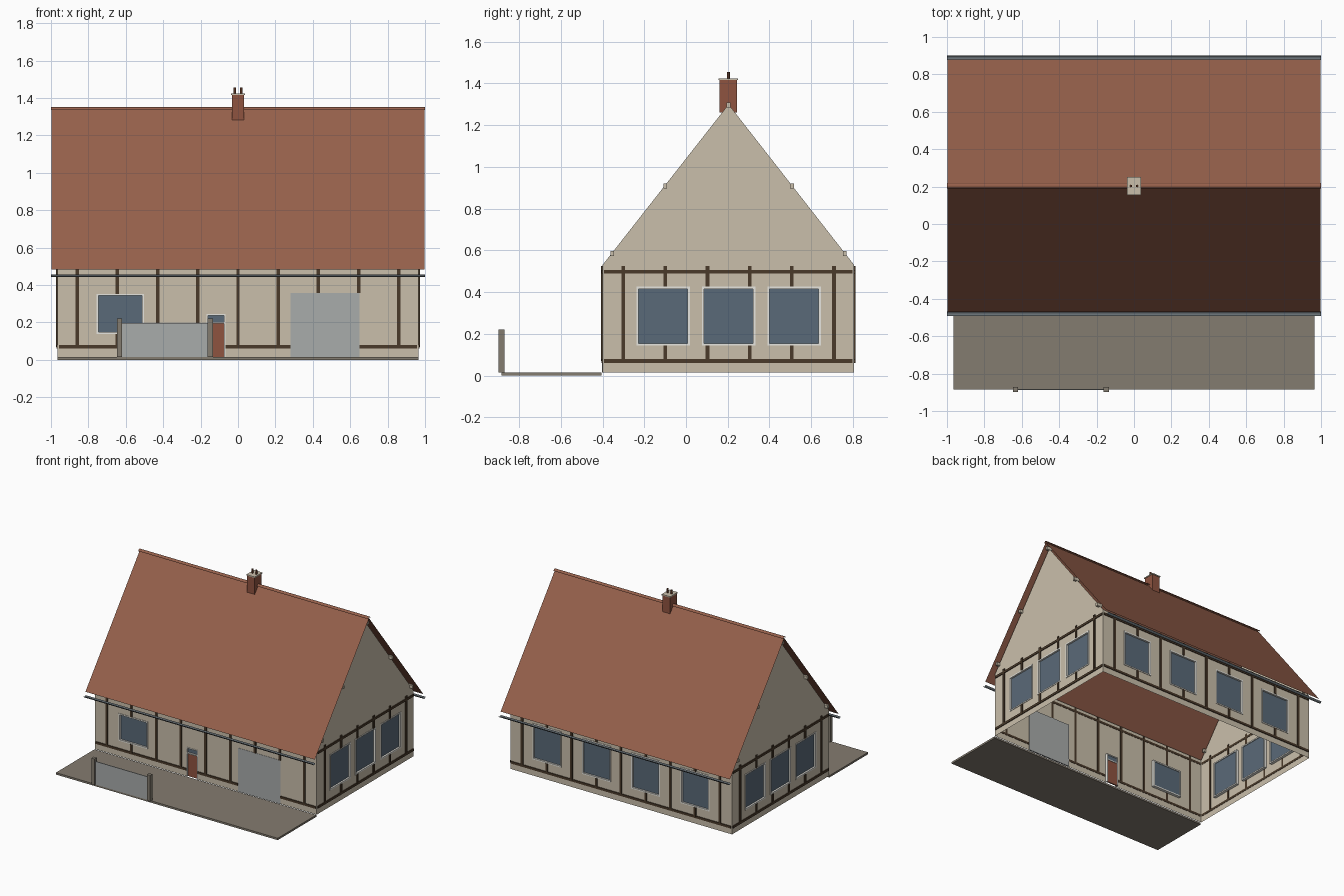
import bpy, bmesh, math
from mathutils import Matrix, Vector

if "Cube" in bpy.data.objects:
    bpy.data.objects.remove(bpy.data.objects["Cube"])

def mat(name, hexcol):
    m = bpy.data.materials.new(name)
    c = [int(hexcol[i:i + 2], 16) / 255 for i in (0, 2, 4)]
    m.diffuse_color = [((v + 0.055) / 1.055) ** 2.4 if v > 0.04 else v / 12.92 for v in c] + [1]
    m.use_nodes = True
    m.node_tree.nodes["Principled BSDF"].inputs["Base Color"].default_value = m.diffuse_color
    return m

PLASTER = mat("plaster", "cabfab")
TILE = mat("roof_tile", "96604b")
GLASS = mat("glass", "5a6a78")
TIMBER = mat("dark_timber", "4a3a2a")
PAVING = mat("paving", "847c70")
PANEL = mat("grey_panel", "a9acab")
BRICK = mat("brick_red", "8f5440")
FLUE = mat("flue_brown", "55301f")
WHITE = mat("white_frame", "f0efe8")
ZINC = mat("zinc", "666e73")

X, Y0, Y1, YC = 0.965, -0.40, 0.806, 0.204      # wall extents, ridge line
BASE, EAVE, PEAK = 0.015, 0.53, 1.30            # wall heights

def finish(name, bm, material):
    me = bpy.data.meshes.new(name)
    bm.to_mesh(me)
    bm.free()
    me.materials.append(material)
    ob = bpy.data.objects.new(name, me)
    bpy.context.collection.objects.link(ob)
    return ob

def boxes(name, items, material):
    """One object from (corner, opposite corner) pairs."""
    bm = bmesh.new()
    for a, b in items:
        a, b = Vector(a), Vector(b)
        size = Vector([abs(p - q) for p, q in zip(a, b)])
        bmesh.ops.create_cube(bm, size=1, matrix=Matrix.Translation((a + b) / 2) @ Matrix.Diagonal((*size, 1)))
    return finish(name, bm, material)

def spans(lo, hi, blocks):
    """Parts of lo..hi left free by the blocks."""
    out = []
    for a, b in sorted(blocks):
        if a > lo:
            out.append((lo, min(a, hi)))
        lo = max(lo, b)
    if lo < hi:
        out.append((lo, hi))
    return [s for s in out if s[1] - s[0] > 0.002]

# wall frames: (along, height, outward) -> world
WALLS = {
    "front": (lambda u, v, d: (u, Y0 - d, v), -X, X),
    "back": (lambda u, v, d: (u, Y1 + d, v), -X, X),
    "right": (lambda u, v, d: (X + d, u, v), Y0, Y1),
    "left": (lambda u, v, d: (-X - d, u, v), Y0, Y1),
}
long_posts = [i * 0.215 for i in range(-4, 5)]
side_posts = [YC + (i - 2.5) * 0.202 for i in range(6)]
side_windows = [(c - 0.128, 0.144, c + 0.128, 0.426) for c in (YC - 0.314, YC, YC + 0.314)]
front_window = (-0.757, 0.139, -0.503, 0.353)
door = (-0.168, BASE, -0.067, 0.245)
garage = (0.28, BASE, 0.65, 0.358)
back_windows = [(c - 0.125, 0.144, c + 0.125, 0.426) for c in (-0.645, -0.215, 0.215, 0.645)]

def wall(side, holes, gable):
    """Plaster sheet with openings, plus the gable triangle."""
    f, lo, hi = WALLS[side]
    us = sorted({lo, hi, *[h[0] for h in holes], *[h[2] for h in holes]})
    vs = sorted({BASE, EAVE, *[h[1] for h in holes], *[h[3] for h in holes]})
    bm = bmesh.new()
    flip = side in ("back", "left")
    def face(pts):
        bm.faces.new([bm.verts.new(f(u, v, 0)) for u, v in (pts[::-1] if flip else pts)])
    for a, b in zip(us, us[1:]):
        for c, d in zip(vs, vs[1:]):
            u, v = (a + b) / 2, (c + d) / 2
            if not any(h[0] < u < h[2] and h[1] < v < h[3] for h in holes):
                face([(a, c), (b, c), (b, d), (a, d)])
    if gable:
        face([(lo, EAVE), (hi, EAVE), (YC, PEAK)])
    bmesh.ops.remove_doubles(bm, verts=bm.verts, dist=1e-5)
    finish(side + "_wall", bm, PLASTER)

def timbers(side, posts, holes):
    """Half-timber plates, broken around the openings."""
    f, lo, hi = WALLS[side]
    w, t, items = 0.009, 0.006, []
    for z in (0.07, 0.498):
        for a, b in spans(lo + 0.008, hi - 0.008, [(h[0], h[2]) for h in holes if h[1] < z < h[3]]):
            items.append((f(a, z - w, -0.002), f(b, z + w, t)))
    for p in posts:
        for a, b in spans(0.07, 0.526, [(h[1], h[3]) for h in holes if h[0] - w < p < h[2] + w]):
            items.append((f(p - w, a, -0.002), f(p + w, b, t + 0.001)))
    boxes(side + "_timbers", items, TIMBER)

def window(name, side, h):
    """White frame set in the opening, with a recessed pane."""
    f = WALLS[side][0]
    u0, v0, u1, v1 = h
    w, o, i = 0.01, 0.004, -0.022
    boxes(name + "_frame", [
        (f(u0, v0, i), f(u1, v0 + w, o)), (f(u0, v1 - w, i), f(u1, v1, o)),
        (f(u0, v0 + w, i), f(u0 + w, v1 - w, o)), (f(u1 - w, v0 + w, i), f(u1, v1 - w, o))], WHITE)
    boxes(name + "_pane", [(f(u0 + w, v0 + w, -0.016), f(u1 - w, v1 - w, -0.010))], GLASS)

for side, posts, windows, openings in (
        ("front", long_posts, [front_window], [door, garage]),
        ("back", long_posts, back_windows, []),
        ("right", side_posts, side_windows, []),
        ("left", side_posts, side_windows, [])):
    wall(side, windows + openings, side in ("left", "right"))
    timbers(side, posts, windows + openings)
    for n, h in enumerate(windows):
        window(f"{side}_window_{n + 1}", side, h)

# front door with transom light
F = WALLS["front"][0]
dx0, _, dx1, dz = door
boxes("door_frame", [
    (F(dx0, BASE, -0.022), F(dx0 + 0.008, dz, 0.003)), (F(dx1 - 0.008, BASE, -0.022), F(dx1, dz, 0.003)),
    (F(dx0 + 0.008, dz - 0.008, -0.022), F(dx1 - 0.008, dz, 0.003)),
    (F(dx0 + 0.008, 0.195, -0.022), F(dx1 - 0.008, 0.203, 0.003))], WHITE)
boxes("door_transom", [(F(dx0 + 0.008, 0.203, -0.016), F(dx1 - 0.008, dz - 0.008, -0.01))], GLASS)
boxes("door_leaf", [(F(dx0 + 0.008, BASE, -0.018), F(dx1 - 0.008, 0.195, -0.008))], BRICK)

# garage door
boxes("garage_door", [(F(garage[0], BASE, -0.008), F(garage[2], garage[3], 0.002))], PANEL)

# roof sheet, one slope each side of the ridge
bm = bmesh.new()
rows = [[bm.verts.new((x, y, z)) for x in (-0.998, 0.998)]
        for y, z in ((YC - 0.675, 0.484), (YC, 1.338), (YC + 0.675, 0.484))]
for a, b in zip(rows, rows[1:]):
    bm.faces.new((a[0], a[1], b[1], b[0]))
finish("roof", bm, TILE)

def half_pipe(name, y, z, r, sign, material, length):
    """Open half tube along x; sign +1 arches up, -1 hangs down."""
    bm = bmesh.new()
    pts = [(y + r * math.cos(math.pi * i / 8), z + sign * r * math.sin(math.pi * i / 8)) for i in range(9)]
    rows = [[bm.verts.new((x, *p)) for x in (-length, length)] for p in pts]
    for a, b in zip(rows, rows[1:]):
        q = (a[0], a[1], b[1], b[0])
        bm.faces.new(q[::-1] if sign > 0 else q)
    bmesh.ops.recalc_face_normals(bm, faces=bm.faces)
    for p in bm.faces:
        p.smooth = True
    finish(name, bm, material)

half_pipe("ridge_cap", YC, 1.337, 0.014, 1, TILE, 1.0)
half_pipe("front_gutter", YC - 0.684, 0.456, 0.012, -1, ZINC, 1.0)
half_pipe("back_gutter", YC + 0.684, 0.456, 0.012, -1, ZINC, 1.0)

# purlin ends poking through both gables
purlins = [(YC, 1.297)] + [(YC + s * dy, z) for s in (-1, 1) for dy, z in ((0.304, 0.909), (0.557, 0.584))]
boxes("purlin_ends", [((s * 0.945, y - 0.009, z - 0.012), (s * 0.99, y + 0.009, z + 0.012))
                      for s in (-1, 1) for y, z in purlins], PLASTER)

# chimney, cap and flues
boxes("chimney", [((-0.033, 0.161, 1.26), (0.033, 0.245, 1.416))], BRICK)
boxes("chimney_cap", [((-0.037, 0.156, 1.416), (0.037, 0.25, 1.424))], PLASTER)
bm = bmesh.new()
for x in (-0.017, 0.017):
    bmesh.ops.create_cone(bm, cap_ends=True, segments=12, radius1=0.007, radius2=0.007, depth=0.036,
                          matrix=Matrix.Translation((x, 0.203, 1.438)))
finish("flues", bm, FLUE)

# paved forecourt, gate posts and gate panel
boxes("forecourt", [((-X, -0.885, 0), (X, -0.405, BASE))], PAVING)
boxes("gate_posts", [((x - 0.014, -0.899, BASE), (x + 0.014, -0.871, 0.22)) for x in (-0.633, -0.149)], PAVING)
boxes("gate_panel", [((-0.619, -0.888, BASE), (-0.163, -0.882, 0.197))], PANEL)
